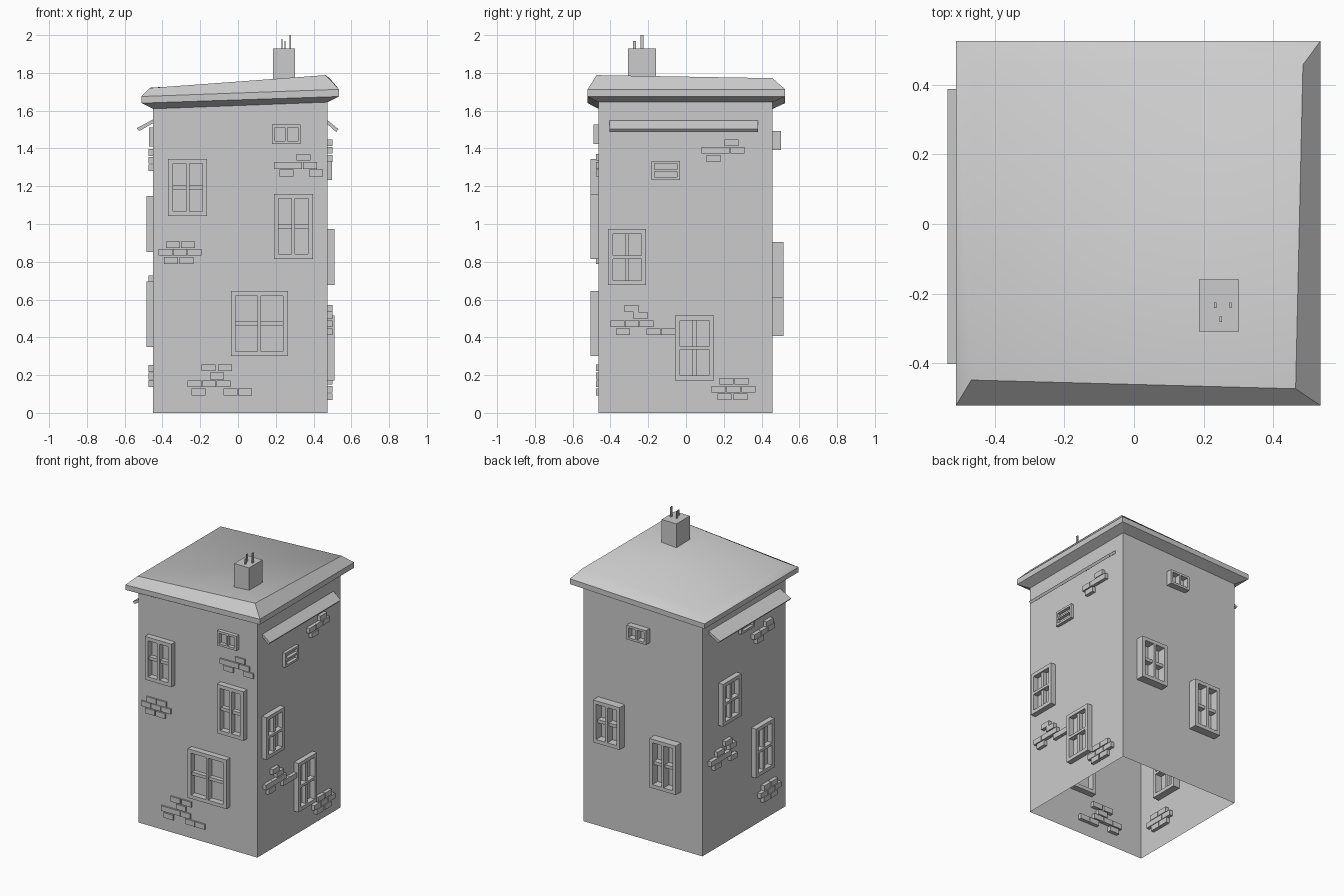
import bpy, bmesh
from mathutils import Vector

if "Cube" in bpy.data.objects:
    bpy.data.objects.remove(bpy.data.objects["Cube"])

# Wall planes: (outward normal, axis along the wall, distance to centre)
WALLS = {
    "front": (Vector((0, -1, 0)), Vector((1, 0, 0)), 0.464),
    "back": (Vector((0, 1, 0)), Vector((1, 0, 0)), 0.459),
    "right": (Vector((1, 0, 0)), Vector((0, 1, 0)), 0.475),
    "left": (Vector((-1, 0, 0)), Vector((0, 1, 0)), 0.449),
}
UP = Vector((0, 0, 1))


def finish(name, bm):
    bmesh.ops.recalc_face_normals(bm, faces=bm.faces)
    me = bpy.data.meshes.new(name)
    bm.to_mesh(me)
    bm.free()
    ob = bpy.data.objects.new(name, me)
    bpy.context.collection.objects.link(ob)
    return ob


def on_wall(side, u, z, out):
    n, a, d = WALLS[side]
    return a * u + UP * z + n * (d + out)


def add_loft(bm, rings, cap_start=True, cap_end=True):
    rv = [[bm.verts.new(p) for p in r] for r in rings]
    n = len(rv[0])
    for a, b in zip(rv, rv[1:]):
        for i in range(n):
            bm.faces.new((a[i], a[(i + 1) % n], b[(i + 1) % n], b[i]))
    if cap_start:
        bm.faces.new(rv[0][::-1])
    if cap_end:
        bm.faces.new(rv[-1])


def add_wall_box(bm, side, u0, u1, z0, z1, o0, o1):
    add_loft(bm, [[on_wall(side, u, z, o) for u, z in
                   ((u0, z0), (u1, z0), (u1, z1), (u0, z1))] for o in (o0, o1)])


def rect(x0, x1, y0, y1, zl, zr):
    return [(x0, y0, zl), (x1, y0, zr), (x1, y1, zr), (x0, y1, zl)]


def box(name, x0, x1, y0, y1, z0, z1):
    bm = bmesh.new()
    add_loft(bm, [rect(x0, x1, y0, y1, z, z) for z in (z0, z1)])
    return finish(name, bm)


def window(name, side, u0, u1, z0, z1, out, stacked=False, small=False):
    """One-piece frame with two openings, plus a thin recessed cross bar."""
    b = 0.015 if small else 0.025
    m = 0.006 if small else 0.009
    depth = 0.055 if small else 0.085
    uc, zc = (u0 + u1) / 2, (z0 + z1) / 2
    us = [u0, u0 + b, u1 - b, u1]
    zs = [z0, z0 + b, z1 - b, z1]
    if stacked:
        zs[2:2] = [zc - m, zc + m]
    else:
        us[2:2] = [uc - m, uc + m]
    bm = bmesh.new()
    for i in range(len(us) - 1):
        for j in range(len(zs) - 1):
            if i % 2 and j % 2:
                continue
            bm.faces.new([bm.verts.new(on_wall(side, us[p], zs[q], out))
                          for p, q in ((i, j), (i + 1, j), (i + 1, j + 1), (i, j + 1))])
    bmesh.ops.remove_doubles(bm, verts=bm.verts, dist=1e-5)
    # keep the first sheet as the front of the frame, extrude a copy inward
    ext = bmesh.ops.extrude_face_region(bm, geom=bm.faces[:], use_keep_orig=True)
    moved = [g for g in ext["geom"] if isinstance(g, bmesh.types.BMVert)]
    bmesh.ops.translate(bm, verts=moved, vec=-WALLS[side][0] * depth)
    if not small:
        t, o1 = 0.011, out * 0.72
        if stacked:
            add_wall_box(bm, side, uc - t, uc + t, z0 + b, z1 - b, o1 - depth * 0.6, o1)
        else:
            add_wall_box(bm, side, u0 + b, u1 - b, zc - t, zc + t, o1 - depth * 0.6, o1)
    return finish(name, bm)


def bricks(name, side, rows, out):
    bm = bmesh.new()
    for z, centres in rows:
        for u in centres:
            add_wall_box(bm, side, u - 0.037, u + 0.037, z - 0.018, z + 0.018, -0.025, out)
    return finish(name, bm)


# Tower walls, open underneath
wall_top = rect(-0.449, 0.475, -0.464, 0.459, 1.61, 1.645)
bm = bmesh.new()
add_loft(bm, [rect(-0.449, 0.475, -0.464, 0.459, 0, 0), wall_top], False, False)
finish("tower_walls", bm)

# Crooked roof: soffit, eave band and sloping cap
top = [(-0.467, -0.448, 1.72), (0.464, -0.473, 1.788), (0.485, 0.457, 1.772), (-0.46, 0.465, 1.722)]
bm = bmesh.new()
add_loft(bm, [wall_top, rect(-0.511, 0.535, -0.521, 0.525, 1.64, 1.675),
              rect(-0.511, 0.535, -0.521, 0.525, 1.675, 1.713), top], False, True)
roof = finish("roof", bm)
# Cap blends smoothly into its left and back slopes, the others stay crisp
me = roof.data
soft = set()
for p in me.polygons:
    if p.normal.z > 0.3 and p.normal.x < 0.3 and p.normal.y > -0.3:
        p.use_smooth = True
        soft.add(p.index)
users = {}
for p in me.polygons:
    for k in p.edge_keys:
        users.setdefault(tuple(sorted(k)), []).append(p.index)
for e in me.edges:
    e.use_edge_sharp = not all(i in soft for i in users[tuple(sorted(e.vertices))])

# Chimney and its thin rods
box("chimney", 0.186, 0.302, -0.308, -0.160, 1.70, 1.93)
for i, (x, y, z) in enumerate([(0.233, -0.233, 1.98), (0.277, -0.233, 2.0), (0.249, -0.273, 1.968)]):
    box(f"chimney_rod_{i + 1}", x - 0.0035, x + 0.0035, y - 0.008, y + 0.008, 1.92, z)

# Slanted awning boards on both sides
for side, reach, drop, y0, y1 in (("right", 0.057, 0.05, -0.406, 0.382), ("left", 0.087, 0.045, -0.402, 0.388)):
    bm = bmesh.new()
    prof = [(-0.02, 1.565), (reach, 1.552 - drop), (reach - 0.012, 1.54 - drop - 0.003), (-0.02, 1.545)]
    add_loft(bm, [[on_wall(side, y, z, o) for o, z in prof] for y in (y0, y1)])
    finish(f"awning_{side}", bm)

# Windows
for i, w in enumerate([
    ("front", -0.370, -0.163, 1.042, 1.345, 0.042),
    ("front", 0.190, 0.396, 0.815, 1.160, 0.042),
    ("front", -0.037, 0.264, 0.300, 0.645, 0.042),
    ("front", 0.180, 0.332, 1.424, 1.527, 0.027, False, True),
    ("right", -0.412, -0.211, 0.676, 0.973, 0.037, True),
    ("right", -0.058, 0.148, 0.172, 0.515, 0.036, True),
    ("right", -0.182, -0.032, 1.233, 1.334, 0.022, True, True),
    ("back", 0.155, 0.362, 0.608, 0.905, 0.058),
    ("back", -0.282, -0.076, 0.408, 0.752, 0.058),
    ("back", -0.040, 0.112, 1.392, 1.492, 0.043, False, True),
    ("left", 0.078, 0.280, 0.852, 1.149, 0.036, True),
    ("left", -0.290, -0.085, 0.350, 0.695, 0.036, True),
    ("left", -0.095, 0.056, 1.410, 1.511, 0.021, True, True),
]):
    window(f"window_{w[0]}_{i + 1}", *w)

# Patches of exposed brick
F, R, L = 0.012, 0.024, 0.026
bricks("bricks_front_middle", "front", [(0.89, (-0.343, -0.264)), (0.85, (-0.385, -0.306, -0.23)),
                                        (0.807, (-0.354, -0.272))], F)
bricks("bricks_front_upper", "front", [(1.353, (0.346,)), (1.31, (0.227, 0.301, 0.38)),
                                       (1.27, (0.256, 0.412))], F)
bricks("bricks_front_lower", "front", [(0.239, (-0.156, -0.069)), (0.196, (-0.111,)),
                                       (0.154, (-0.23, -0.154, -0.077)), (0.111, (-0.208, -0.04, 0.037))], F)
bricks("bricks_right_upper", "right", [(1.43, (0.241,)), (1.39, (0.119, 0.194, 0.272)), (1.347, (0.146,))], R)
bricks("bricks_right_middle", "right", [(0.552, (-0.288,)), (0.515, (-0.24,)),
                                        (0.472, (-0.362, -0.286, -0.209)), (0.43, (-0.333, -0.172, -0.096))], R)
bricks("bricks_right_lower", "right", [(0.167, (0.214, 0.294)), (0.125, (0.172, 0.251, 0.331)),
                                       (0.085, (0.204, 0.288))], R)
bricks("bricks_left_upper", "left", [(1.378, (-0.255,)), (1.338, (-0.275, -0.197, -0.12)), (1.298, (-0.15,))], L)
bricks("bricks_left_middle", "left", [(0.71, (0.2,)), (0.67, (0.29, 0.155)), (0.628, (0.36, 0.284, 0.208)),
                                      (0.587, (0.32, 0.14))], L)
bricks("bricks_left_lower", "left", [(0.235, (-0.23, -0.308)), (0.195, (-0.19, -0.268, -0.346)),
                                     (0.155, (-0.222, -0.3))], L)
